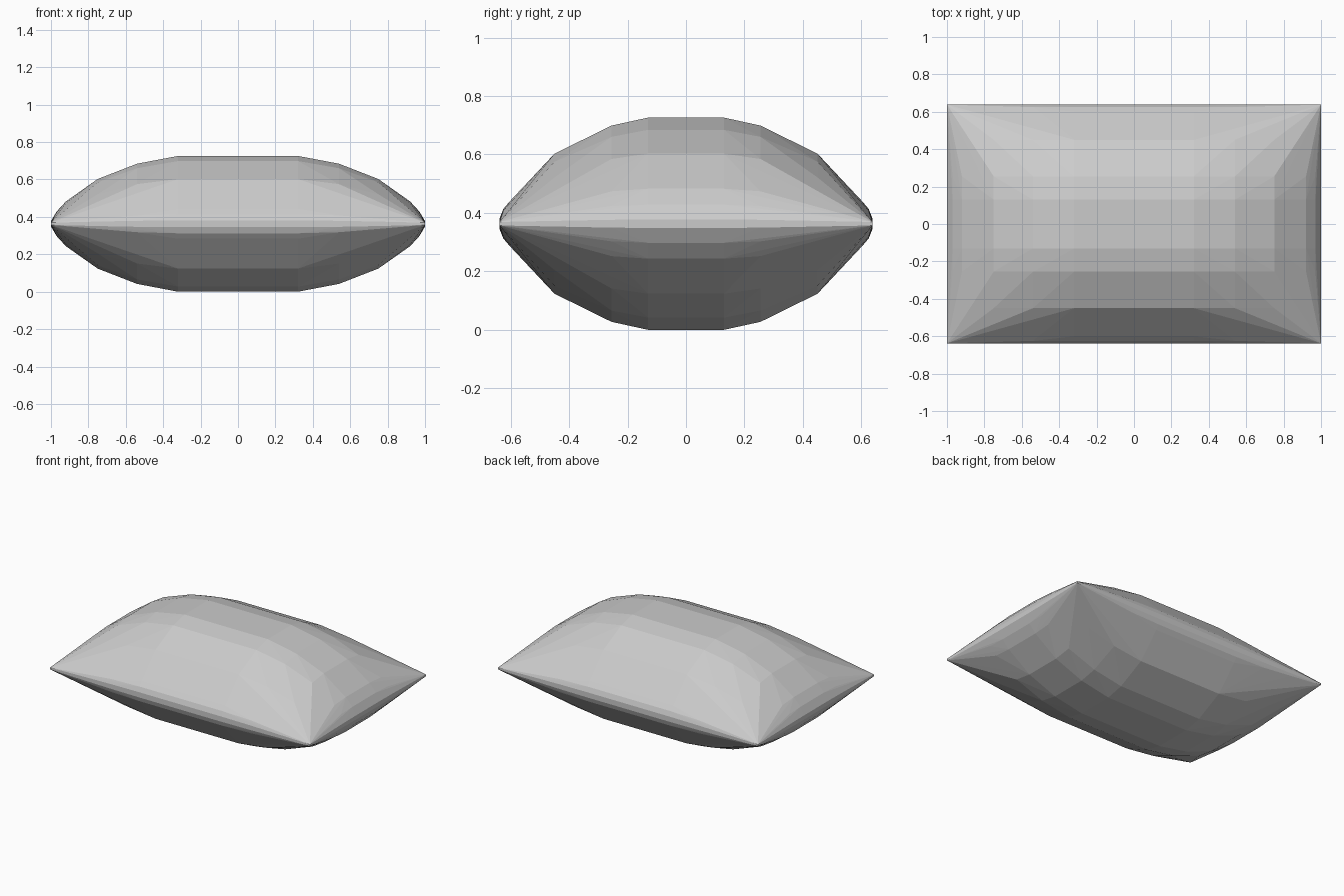
import bpy, bmesh

if "Cube" in bpy.data.objects:
    bpy.data.objects.remove(bpy.data.objects["Cube"])

MID = 0.363
# puff profiles: (position, fraction of full puff)
PX = [(0.0, 1.0), (0.32, 1.0), (0.54, 0.885), (0.75, 0.66), (0.92, 0.33), (0.97, 0.18), (1.0, 0.04)]
PY = [(0.0, 1.0), (0.13, 1.0), (0.255, 0.925), (0.45, 0.66), (0.60, 0.22), (0.625, 0.14), (0.638, 0.05)]

# pillow: crossed puff profiles, wrapped in a taut faceted skin
bm = bmesh.new()
for x, fx in PX:
    for y, fy in PY:
        h = max(MID * fx * fy, 0.006)
        for sx in (-1, 1):
            for sy in (-1, 1):
                for sz in (-1, 1):
                    bm.verts.new((sx * x, sy * y, MID + sz * h))
bmesh.ops.remove_doubles(bm, verts=bm.verts, dist=0.0005)
res = bmesh.ops.convex_hull(bm, input=bm.verts)
loose = [v for v in bm.verts if not v.link_faces]
bmesh.ops.delete(bm, geom=loose, context='VERTS')
bmesh.ops.recalc_face_normals(bm, faces=bm.faces)

mesh = bpy.data.meshes.new("pillow")
bm.to_mesh(mesh)
bm.free()
pillow = bpy.data.objects.new("pillow", mesh)
bpy.context.collection.objects.link(pillow)
